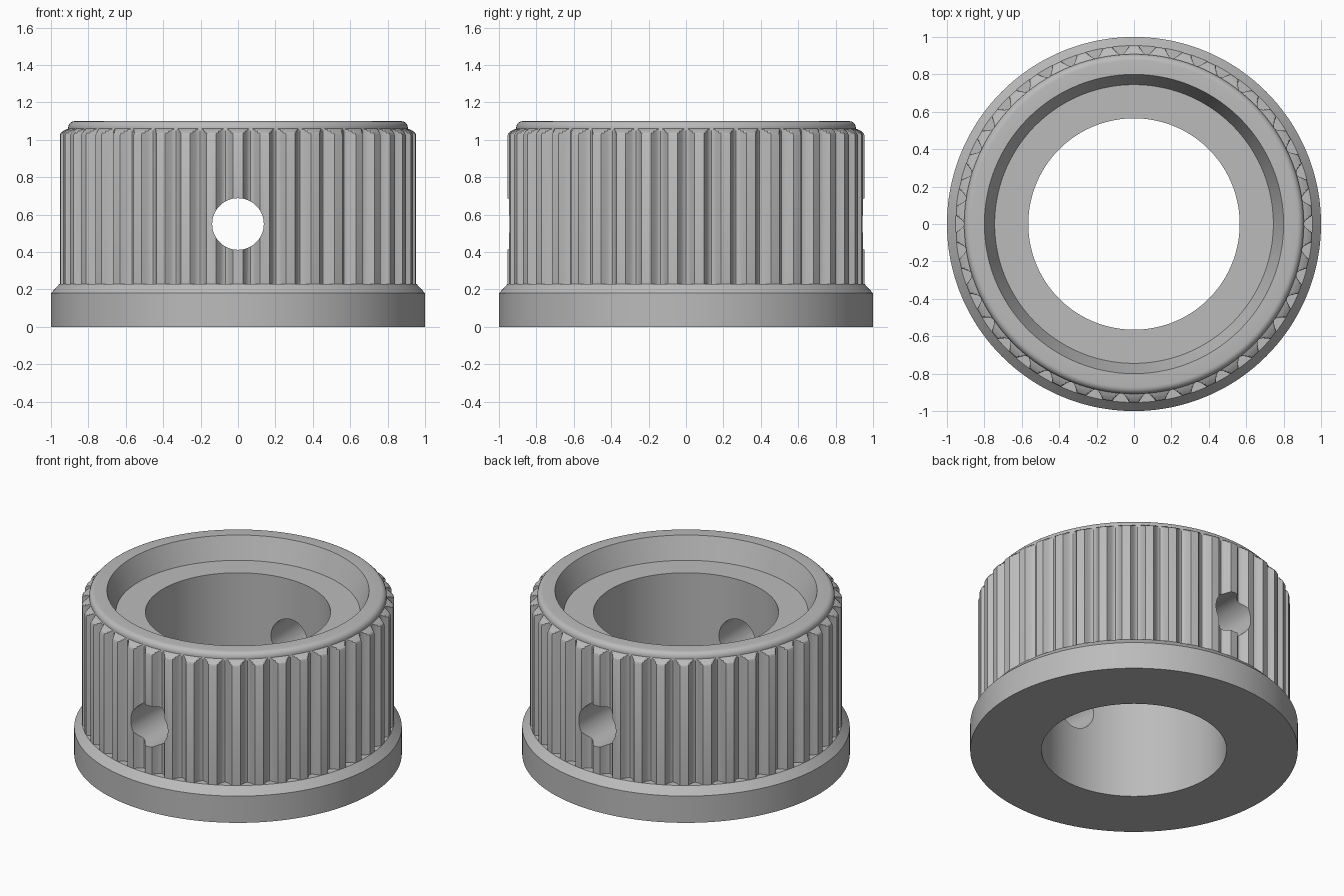
import bpy, bmesh, math

default = bpy.data.objects.get("Cube")
if default:
    bpy.data.objects.remove(default, do_unlink=True)

TEETH = 42
TIP, ROOT = 0.954, 0.908
BORE = 0.565

grey = bpy.data.materials.new("plain grey")
grey.use_nodes = True
colour = (0.5, 0.5, 0.5, 1)
grey.diffuse_color = colour
grey.node_tree.nodes["Principled BSDF"].inputs["Base Color"].default_value = colour

# One tooth pitch: flat tip, then a concave scalloped groove
pitch = 2 * math.pi / TEETH
half_tip = 0.18 * pitch
samples = [(-half_tip, TIP), (0, TIP)]
GROOVE = 8
for i in range(GROOVE):
    t = i / GROOVE
    depth = math.sin(math.pi * t)
    samples.append((half_tip + t * (pitch - 2 * half_tip), TIP - (TIP - ROOT) * depth))
ridge = [(k * pitch + a - math.pi / 2, r) for k in range(TEETH) for a, r in samples]


def ring(bm, z, limit, toothed=False):
    verts = []
    for a, r in ridge:
        rad = min(r, limit) if toothed else limit
        verts.append(bm.verts.new((rad * math.cos(a), rad * math.sin(a), z)))
    return verts


# Section from the base, up the outside, over the rim and down the bore
section = [(0, BORE, False), (0, 1.0, False), (0.18, 1.0, False), (0.23, TIP, False),
           (0.23, TIP, True), (1.025, TIP, True)]
section += [(1.025 + 0.035 * s, TIP - (TIP - ROOT) * s ** 2, True) for s in (0.35, 0.65, 0.85, 1)]
FILLET = 0.035
for i in range(6):
    a = math.pi / 2 * i / 5
    section.append((1.1 - FILLET + FILLET * math.sin(a), ROOT - FILLET + FILLET * math.cos(a), False))
section += [(1.1, 0.80, False), (0.955, 0.745, False), (0.955, BORE, False)]

bm = bmesh.new()
rings = [ring(bm, *s) for s in section]
n = len(ridge)
for i, low in enumerate(rings):
    high = rings[(i + 1) % len(rings)]
    for j in range(n):
        k = (j + 1) % n
        bm.faces.new((low[j], low[k], high[k], high[j]))
bmesh.ops.remove_doubles(bm, verts=bm.verts, dist=0.0002)
bmesh.ops.recalc_face_normals(bm, faces=bm.faces)
mesh = bpy.data.meshes.new("knurled_collar")
bm.to_mesh(mesh)
bm.free()
mesh.materials.append(grey)
collar = bpy.data.objects.new("knurled_collar", mesh)
bpy.context.collection.objects.link(collar)

# Cross hole drilled front to back
bpy.ops.mesh.primitive_cylinder_add(vertices=64, radius=0.138, depth=3,
                                    location=(0, 0, 0.55), rotation=(math.pi / 2, 0, 0))
drill = bpy.context.object
drill.name = "hole_cutter"
drill.data.materials.append(grey)

cut = collar.modifiers.new("cross_hole", "BOOLEAN")
cut.operation = "DIFFERENCE"
cut.solver = "EXACT"
cut.object = drill

bpy.context.view_layer.objects.active = collar
bpy.ops.object.select_all(action="DESELECT")
collar.select_set(True)
bpy.ops.object.modifier_apply(modifier="cross_hole")
bpy.data.objects.remove(drill, do_unlink=True)
bpy.ops.object.shade_smooth_by_angle(angle=math.radians(28))
